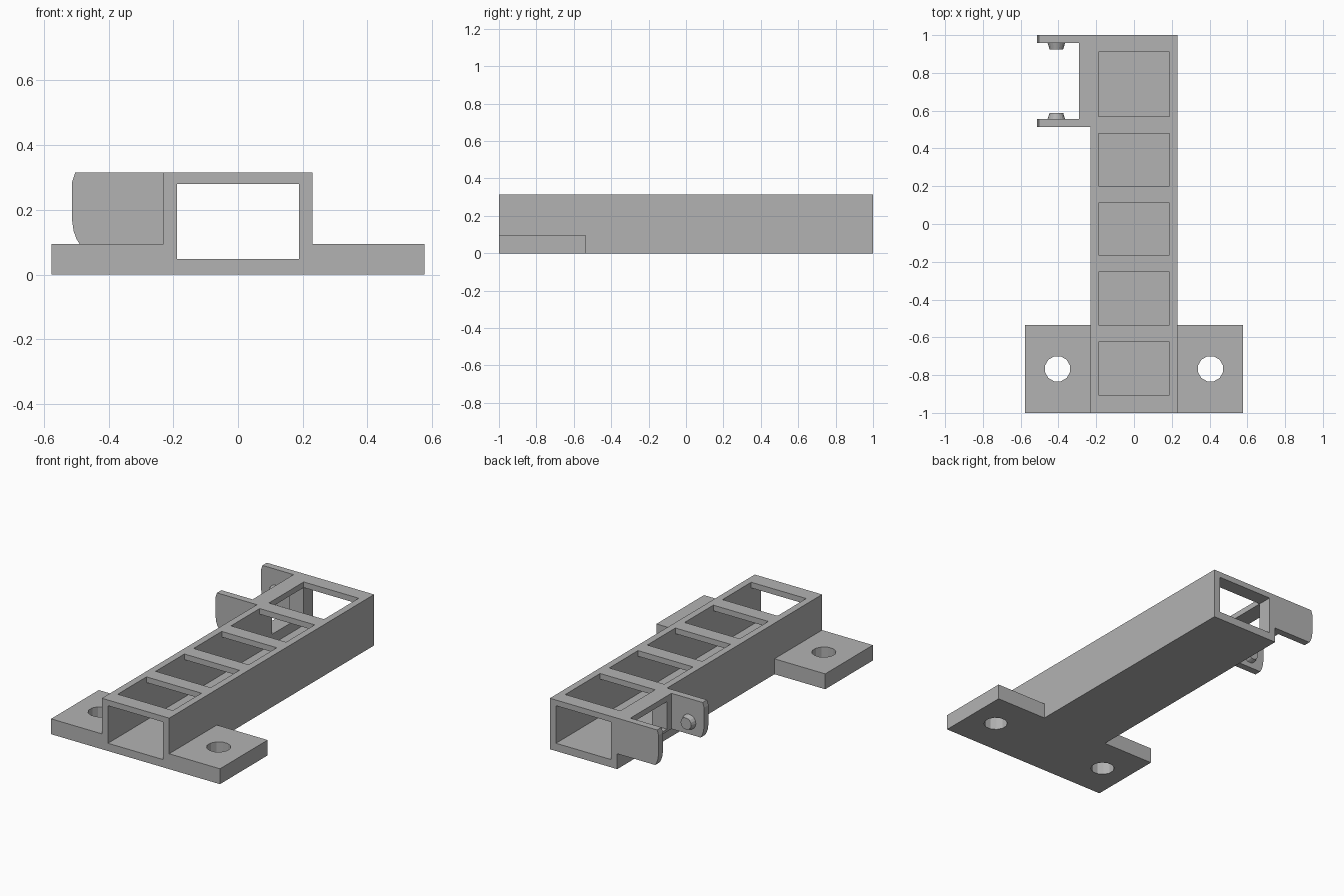
import bpy
import bmesh
from math import pi, cos, radians
from mathutils import Matrix, Vector

cube = bpy.data.objects.get("Cube")
if cube:
    bpy.data.objects.remove(cube, do_unlink=True)

grey = bpy.data.materials.new("plain grey")
grey.use_nodes = True
grey.diffuse_color = (0.45, 0.45, 0.45, 1)
grey.node_tree.nodes["Principled BSDF"].inputs["Base Color"].default_value = (0.45, 0.45, 0.45, 1)


def finish(name, bm):
    bmesh.ops.recalc_face_normals(bm, faces=bm.faces)
    mesh = bpy.data.meshes.new(name)
    bm.to_mesh(mesh)
    bm.free()
    mesh.materials.append(grey)
    ob = bpy.data.objects.new(name, mesh)
    bpy.context.collection.objects.link(ob)
    return ob


def box(name, x, y, z):
    bm = bmesh.new()
    bmesh.ops.create_cube(bm, size=1)
    for v in bm.verts:
        v.co = Vector([a + (b - a) * (c + 0.5) for (a, b), c in zip((x, y, z), v.co)])
    return finish(name, bm)


def cone(name, r1, r2, depth, sides, matrix):
    bm = bmesh.new()
    bmesh.ops.create_cone(bm, cap_ends=True, segments=sides, radius1=r1,
                          radius2=r2, depth=depth, matrix=matrix)
    return finish(name, bm)


def cut(ob, cutters):
    for c in cutters:
        c.hide_render = True
        mod = ob.modifiers.new("cut", "BOOLEAN")
        mod.operation = "DIFFERENCE"
        mod.solver = "EXACT"
        mod.object = c
    bpy.context.view_layer.update()
    dg = bpy.context.evaluated_depsgraph_get()
    mesh = bpy.data.meshes.new_from_object(ob.evaluated_get(dg))
    ob.modifiers.clear()
    ob.data = mesh
    for c in cutters:
        bpy.data.objects.remove(c, do_unlink=True)


# Hollow rectangular tube with top windows and a side opening
TOP = 0.315
LOW = 0.095
HALF = 0.23
INNER = 0.188


def side_cutter():
    return box("side_cutter", (-0.4, -0.1), (0.6, 0.91), (0.11, 0.28))


tube = box("channel_body", (-HALF, HALF), (-1, 1), (0, TOP))
cutters = [box("bore", (-INNER, INNER), (-1.1, 1.1), (0.048, 0.28)), side_cutter()]
for y0, y1 in ((-0.905, -0.625), (-0.535, -0.255), (-0.165, 0.11), (0.2, 0.48), (0.57, 0.91)):
    cutters.append(box("window", (-INNER, INNER), (y0, y1), (0.2, 0.4)))
cut(tube, cutters)

# Mounting flanges with twelve-sided bolt holes
for side, label in ((1, "left"), (-1, "right")):
    x = sorted((side * HALF, side * 0.577))
    flange = box(label + "_flange", x, (-1, -0.535), (0, LOW))
    hole = cone("hole", 0.066 / cos(pi / 12), 0.066 / cos(pi / 12), 1, 12,
                Matrix.Translation((side * 0.405, -0.767, 0)) @ Matrix.Rotation(pi / 12, 4, "Z"))
    cut(flange, [hole])

# Thickened wall between the hinge plates
wall = box("hinge_wall", (-0.29, -HALF), (0.555, 0.958), (LOW, TOP))
cut(wall, [side_cutter()])

# Hinge plates with rounded outer edge, each with a tapered inward pin
PROFILE = ((-HALF, LOW), (-HALF, TOP), (-0.503, TOP), (-0.513, 0.285),
           (-0.513, 0.17), (-0.508, 0.135), (-0.5, 0.112), (-0.49, LOW))
for label, y0, y1, inner, way in (("front", 0.513, 0.556, 0.556, 1), ("back", 0.957, 1, 0.957, -1)):
    bm = bmesh.new()
    face = bm.faces.new([bm.verts.new((x, y0, z)) for x, z in PROFILE])
    ext = bmesh.ops.extrude_face_region(bm, geom=[face])
    moved = [g for g in ext["geom"] if isinstance(g, bmesh.types.BMVert)]
    bmesh.ops.translate(bm, vec=(0, y1 - y0, 0), verts=moved)
    finish(label + "_hinge_plate", bm)
    cone(label + "_hinge_pin", 0.046, 0.036, 0.032, 16,
         Matrix.Translation((-0.411, inner + way * 0.016, 0.172))
         @ Matrix.Rotation(radians(-90 * way), 4, "X"))
